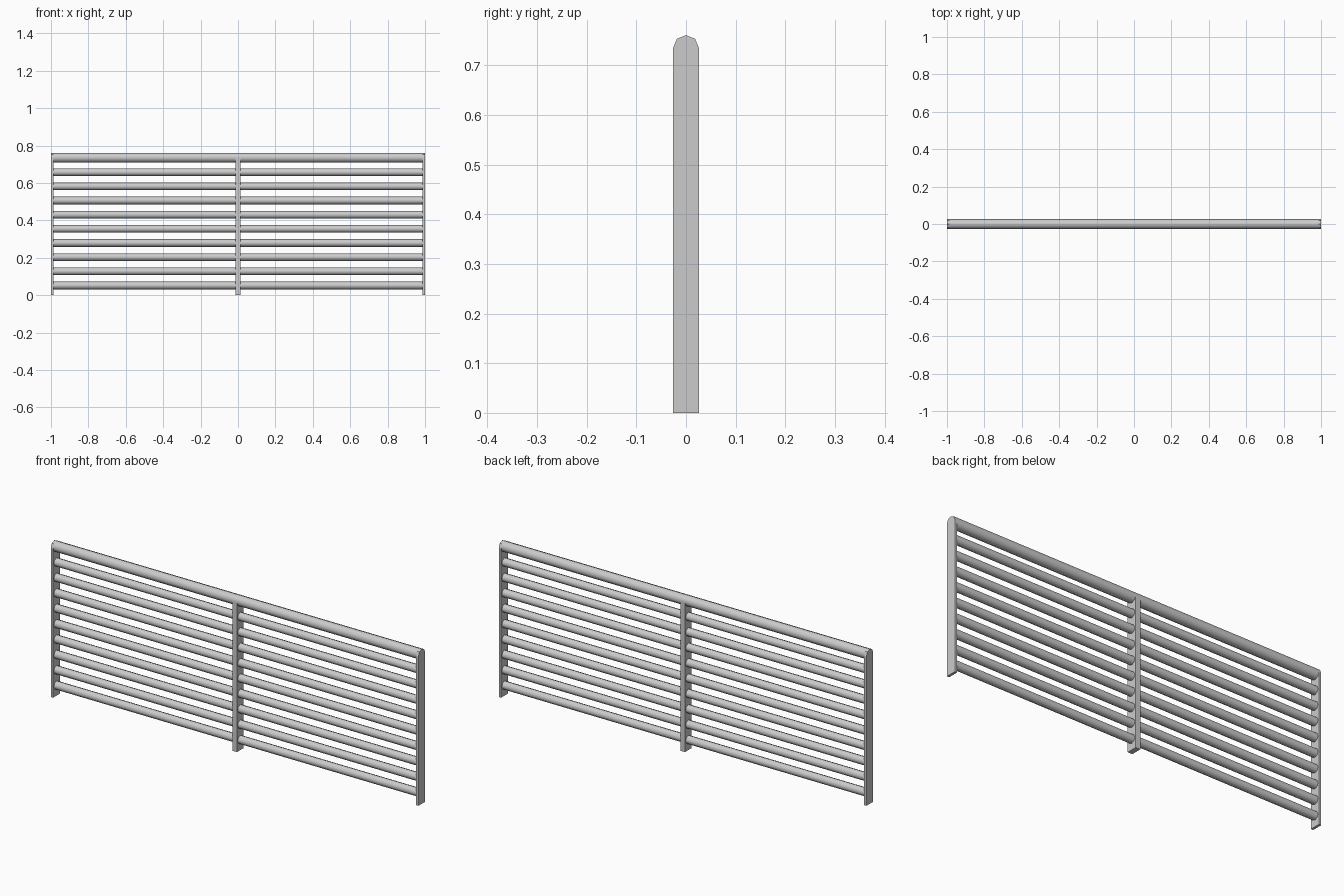
import bpy, bmesh, math

if "Cube" in bpy.data.objects:
    bpy.data.objects.remove(bpy.data.objects["Cube"])

HALF_DEPTH = 0.026      # half of post depth, also hand rail radius
RAIL_Z = 0.735          # hand rail axis height
POST_T = 0.0125         # end post thickness
BAR_R = 0.0205
BAR_Z0, BAR_STEP, BAR_COUNT = 0.052, 0.0757, 9


def octagon(radius, z, first=0, last=7):
    """Points (y, z) of an octagon with a corner pointing up."""
    return [(radius * math.cos(i * math.pi / 4), z + radius * math.sin(i * math.pi / 4))
            for i in range(first, last + 1)]


def extrude_x(name, profile, x0, x1, smooth=False):
    """Solid made by sweeping a (y, z) profile along x."""
    bm = bmesh.new()
    face = bm.faces.new([bm.verts.new((x0, y, z)) for y, z in profile])
    swept = bmesh.ops.extrude_face_region(bm, geom=[face], use_keep_orig=True)
    verts = [g for g in swept["geom"] if isinstance(g, bmesh.types.BMVert)]
    bmesh.ops.translate(bm, vec=(x1 - x0, 0, 0), verts=verts)
    bmesh.ops.recalc_face_normals(bm, faces=bm.faces[:])
    mesh = bpy.data.meshes.new(name)
    bm.to_mesh(mesh)
    bm.free()
    obj = bpy.data.objects.new(name, mesh)
    bpy.context.collection.objects.link(obj)
    if smooth:
        bpy.ops.object.select_all(action='DESELECT')
        obj.select_set(True)
        bpy.context.view_layer.objects.active = obj
        bpy.ops.object.shade_smooth_by_angle(angle=math.radians(50))
    return obj


def mirror_x(obj):
    mod = obj.modifiers.new("Mirror", 'MIRROR')
    mod.use_axis[0] = True
    mod.use_mirror_merge = False


# End posts, arched on top to close the hand rail
arch = [(-HALF_DEPTH, 0), (HALF_DEPTH, 0)] + octagon(HALF_DEPTH, RAIL_Z, 0, 4)
mirror_x(extrude_x("end_post", arch, 1 - POST_T, 1))

# Middle post, running up into the hand rail
flat = [(-HALF_DEPTH, 0), (HALF_DEPTH, 0), (HALF_DEPTH, RAIL_Z), (-HALF_DEPTH, RAIL_Z)]
extrude_x("middle_post", flat, -POST_T, POST_T)

# Hand rail
extrude_x("hand_rail", octagon(HALF_DEPTH, RAIL_Z), -1 + POST_T, 1 - POST_T, smooth=True)

# Horizontal bars between the posts
for i in range(BAR_COUNT):
    profile = octagon(BAR_R, BAR_Z0 + i * BAR_STEP)
    mirror_x(extrude_x(f"bar_{i + 1}", profile, POST_T, 1 - POST_T, smooth=True))
